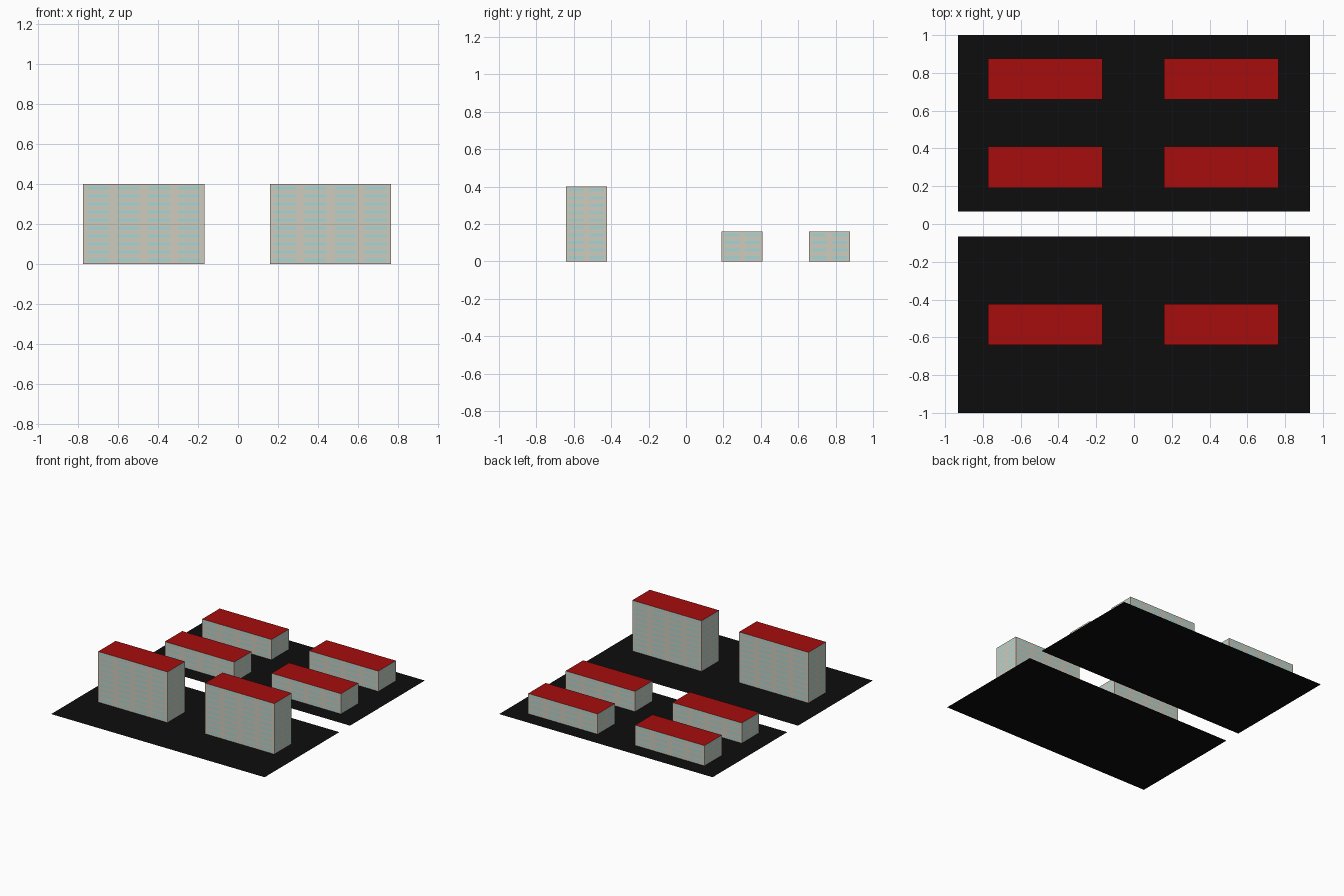
import bpy, bmesh
from mathutils import Vector

if "Cube" in bpy.data.objects:
    bpy.data.objects.remove(bpy.data.objects["Cube"])


def material(name, rgb):
    m = bpy.data.materials.new(name)
    m.diffuse_color = (*rgb, 1)
    m.use_nodes = True
    m.node_tree.nodes["Principled BSDF"].inputs["Base Color"].default_value = m.diffuse_color
    return m


ASPHALT = material("asphalt", (0.004, 0.004, 0.004))
ROOF = material("red_roof", (0.38, 0.004, 0.004))
WALL = material("beige_wall", (0.62, 0.60, 0.51))
GLASS = material("pale_blue_window", (0.38, 0.67, 0.67))


def add_object(name, bm, mats):
    me = bpy.data.meshes.new(name)
    bm.to_mesh(me)
    bm.free()
    for m in mats:
        me.materials.append(m)
    ob = bpy.data.objects.new(name, me)
    bpy.context.collection.objects.link(ob)
    return ob


def flat_panel(name, x0, x1, y0, y1, z, mat):
    bm = bmesh.new()
    bm.faces.new([bm.verts.new(p) for p in
                  ((x0, y0, z), (x1, y0, z), (x1, y1, z), (x0, y1, z))])
    add_object(name, bm, [mat])


def cuts(length, count, lo, hi):
    """Edges of repeating cells; every odd span is a window band."""
    step = length / count
    return [0] + [step * (i + t) for i in range(count) for t in (lo, hi)] + [length]


def facade(bm, start, end, height, bays, floors):
    """One flat wall, divided into plain strips and window strips."""
    a, b = Vector(start), Vector(end)
    length = (b - a).length
    d = (b - a) / length
    us = cuts(length, bays, 0.14, 0.86)
    zs = cuts(height, floors, 0.32, 0.70)
    grid = [[bm.verts.new((a.x + d.x * u, a.y + d.y * u, z)) for u in us] for z in zs]
    for j in range(len(zs) - 1):
        for i in range(len(us) - 1):
            f = bm.faces.new((grid[j][i], grid[j][i + 1],
                              grid[j + 1][i + 1], grid[j + 1][i]))
            f.material_index = 1 if i % 2 and j % 2 else 0


def block(name, x0, x1, y0, y1, height, floors):
    corners = [(x0, y0), (x1, y0), (x1, y1), (x0, y1)]
    bm = bmesh.new()
    for k in range(4):
        facade(bm, corners[k], corners[(k + 1) % 4], height, 2 if k % 2 else 4, floors)
    bmesh.ops.remove_doubles(bm, verts=bm.verts, dist=1e-5)
    add_object(name + "_walls", bm, [WALL, GLASS])
    flat_panel(name + "_roof", x0, x1, y0, y1, height, ROOF)


# Two ground slabs with a street gap between them
flat_panel("front_ground", -0.933, 0.933, -1, -0.067, 0, ASPHALT)
flat_panel("back_ground", -0.933, 0.933, 0.067, 1, 0, ASPHALT)

# Rows of buildings: tall pair in front, two low pairs behind
rows = [("front_tower", -0.641, -0.423, 0.40, 10),
        ("middle_block", 0.191, 0.409, 0.16, 4),
        ("back_block", 0.658, 0.876, 0.16, 4)]
for row, y0, y1, h, floors in rows:
    for side, x0, x1 in (("left", -0.774, -0.168), ("right", 0.16, 0.766)):
        block(f"{row}_{side}", x0, x1, y0, y1, h, floors)
